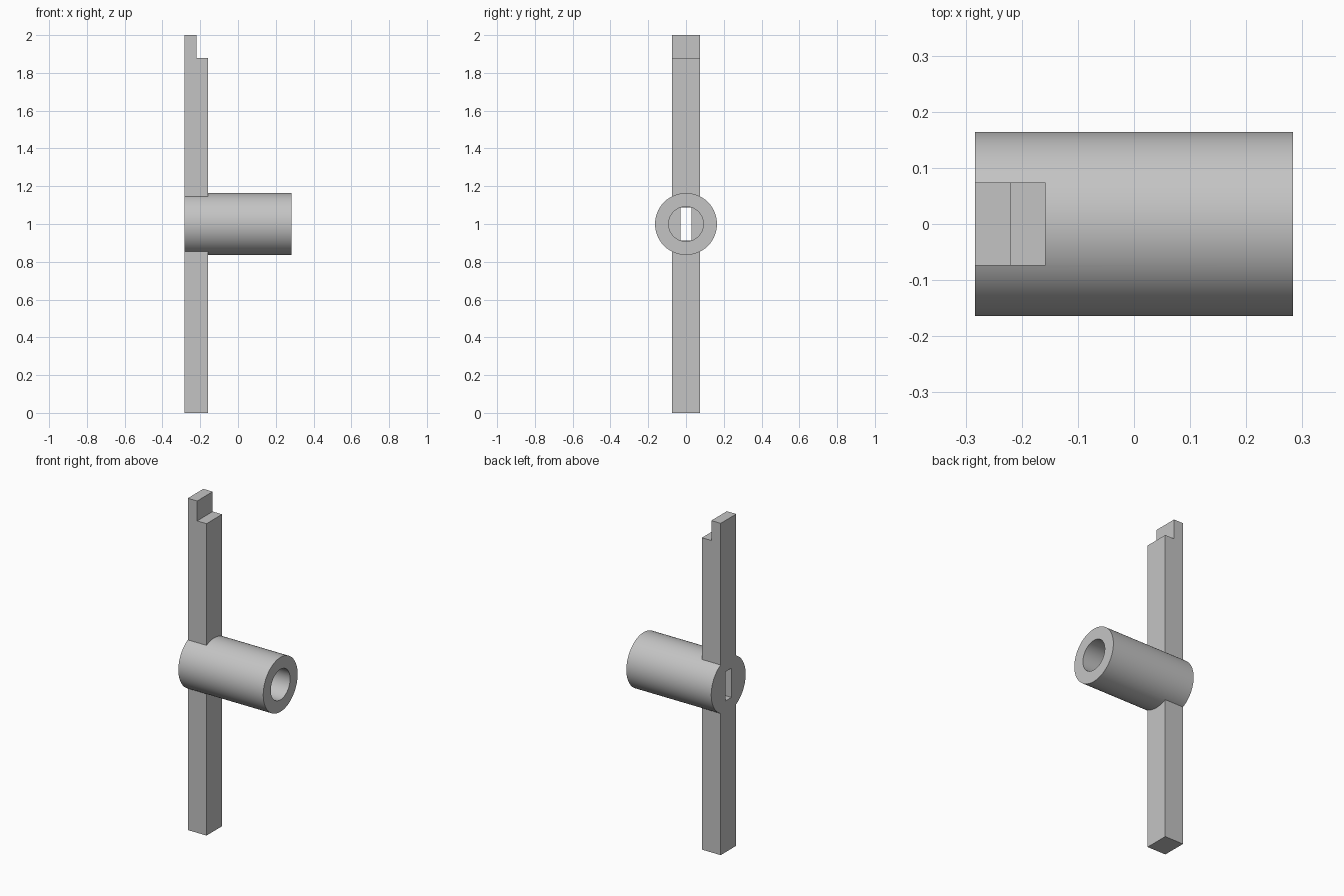
import bpy, bmesh, math
from mathutils import Matrix

if "Cube" in bpy.data.objects:
    bpy.data.objects.remove(bpy.data.objects["Cube"], do_unlink=True)

END = 0.283           # half length of the tube
BAR_FRONT = -0.158    # inner side of the bar, also the floor of the bore
BAR_HALF = 0.074      # half width of the bar
HUB_Z = 1.0

grey = bpy.data.materials.new("plain grey")
grey.use_nodes = True
colour = (0.55, 0.55, 0.55, 1)
grey.diffuse_color = colour
grey.node_tree.nodes["Principled BSDF"].inputs["Base Color"].default_value = colour


def finish(name, bm):
    bmesh.ops.recalc_face_normals(bm, faces=bm.faces)
    mesh = bpy.data.meshes.new(name)
    bm.to_mesh(mesh)
    bm.free()
    mesh.materials.append(grey)
    obj = bpy.data.objects.new(name, mesh)
    bpy.context.collection.objects.link(obj)
    return obj


def cylinder_x(name, radius, x0, x1):
    bm = bmesh.new()
    place = Matrix.Translation(((x0 + x1) / 2, 0, HUB_Z)) @ Matrix.Rotation(math.pi / 2, 4, "Y")
    bmesh.ops.create_cone(bm, cap_ends=True, segments=96, radius1=radius,
                          radius2=radius, depth=x1 - x0, matrix=place)
    return finish(name, bm)


def extrude_y(name, profile, half):
    bm = bmesh.new()
    face = bm.faces.new([bm.verts.new((x, -half, z)) for x, z in profile])
    side = bmesh.ops.extrude_face_region(bm, geom=[face])["geom"]
    bmesh.ops.translate(bm, vec=(0, 2 * half, 0),
                        verts=[v for v in side if isinstance(v, bmesh.types.BMVert)])
    return finish(name, bm)


def combine(target, other, operation):
    mod = target.modifiers.new(operation.title(), "BOOLEAN")
    mod.operation = operation
    mod.solver = "EXACT"
    mod.object = other
    bpy.context.view_layer.objects.active = target
    bpy.ops.object.modifier_apply(modifier=mod.name)
    bpy.data.objects.remove(other, do_unlink=True)


# Tube crossed by the upright bar with its stepped tip
body = cylinder_x("tube_and_bar", 0.164, -END, END)
step_x = (BAR_FRONT - END) / 2
bar = extrude_y("bar", [(-END, 0), (BAR_FRONT, 0), (BAR_FRONT, 1.88),
                        (step_x, 1.88), (step_x, 2), (-END, 2)], BAR_HALF)
combine(body, bar, "UNION")

# Round blind bore from the open end
combine(body, cylinder_x("bore", 0.092, BAR_FRONT, END + 0.1), "DIFFERENCE")

# Narrow slot through the closed end
slot = extrude_y("slot", [(-END - 0.1, 0.912), (BAR_FRONT + 0.02, 0.912),
                          (BAR_FRONT + 0.02, 1.088), (-END - 0.1, 1.088)], 0.028)
combine(body, slot, "DIFFERENCE")

bpy.ops.object.select_all(action="DESELECT")
body.select_set(True)
bpy.context.view_layer.objects.active = body
bpy.ops.object.shade_smooth_by_angle(angle=math.radians(30))
